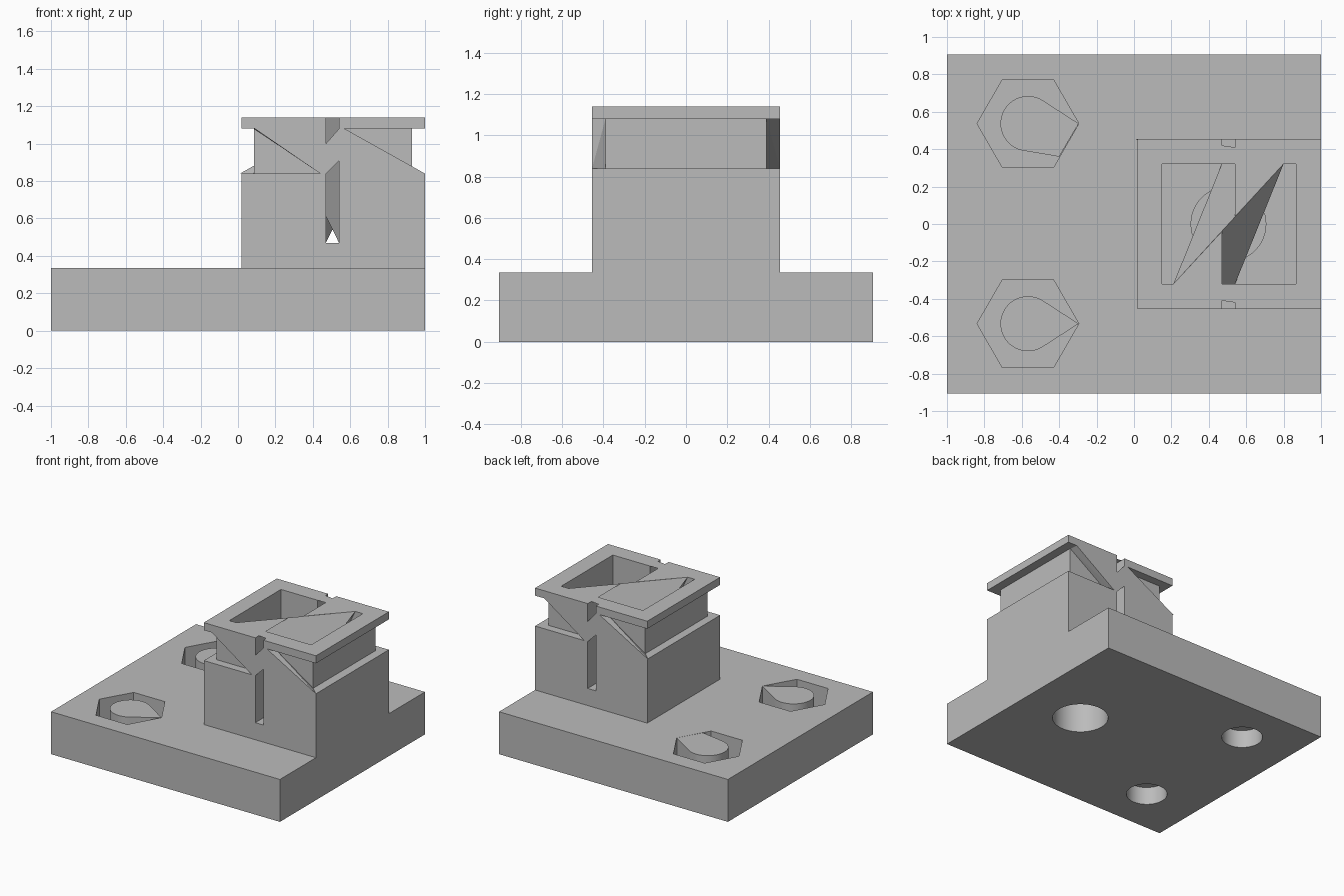
import bpy, bmesh, math
from mathutils import Vector

old = bpy.data.objects.get("Cube")
if old:
    bpy.data.objects.remove(old, do_unlink=True)

grey = bpy.data.materials.new("plain grey")
grey.use_nodes = True
colour = (0.5, 0.5, 0.5, 1)
grey.diffuse_color = colour
grey.node_tree.nodes["Principled BSDF"].inputs["Base Color"].default_value = colour


def add_object(name, bm):
    mesh = bpy.data.meshes.new(name)
    bm.to_mesh(mesh)
    bm.free()
    mesh.materials.append(grey)
    obj = bpy.data.objects.new(name, mesh)
    bpy.context.collection.objects.link(obj)
    return obj


def prism(name, outline, z0, z1):
    bm = bmesh.new()
    base = bm.faces.new([bm.verts.new((x, y, z0)) for x, y in outline])
    top = bmesh.ops.extrude_face_region(bm, geom=[base])["geom"]
    verts = [v for v in top if isinstance(v, bmesh.types.BMVert)]
    bmesh.ops.translate(bm, verts=verts, vec=(0, 0, z1 - z0))
    bmesh.ops.recalc_face_normals(bm, faces=bm.faces)
    return add_object(name, bm)


def box(name, x0, x1, y, z0, z1):
    return prism(name, [(x0, -y), (x1, -y), (x1, y), (x0, y)], z0, z1)


def arc(cx, cy, r, start, end, steps):
    angles = [math.radians(start + (end - start) * i / steps) for i in range(steps + 1)]
    return [(cx + r * math.cos(a), cy + r * math.sin(a)) for a in angles]


def circle(cx, cy, r, sides):
    return arc(cx, cy, r, 0, 360, sides)[:-1]


def hull(name, points):
    bm = bmesh.new()
    for p in points:
        bm.verts.new(p)
    bmesh.ops.convex_hull(bm, input=bm.verts)
    bmesh.ops.recalc_face_normals(bm, faces=bm.faces)
    return add_object(name, bm)


def sheet(name, polygons):
    bm = bmesh.new()
    for points in polygons:
        bm.faces.new([bm.verts.new(p) for p in points])
    return add_object(name, bm)


def cut(obj, cutters):
    for cutter in cutters:
        mod = obj.modifiers.new("cut", "BOOLEAN")
        mod.operation = "DIFFERENCE"
        mod.solver = "EXACT"
        mod.object = cutter
    bpy.context.view_layer.update()
    graph = bpy.context.evaluated_depsgraph_get()
    mesh = bpy.data.meshes.new_from_object(obj.evaluated_get(graph))
    obj.modifiers.clear()
    obj.data = mesh


CX = 0.505                 # tower centre
S0, S1 = 0.47, 0.54        # slot sides
P0, P1, PY = 0.15, 0.865, 0.322   # pocket
FLOOR, LEDGE, LIP, TOP = 0.47, 0.84, 1.08, 1.14
PLATE, NUT = 0.335, 0.15

# Base plate with two hexagonal recesses and three round holes underneath
plate = box("base_plate", -1, 1, 0.905, 0, PLATE)
cutters = [prism("centre_hole", circle(CX, 0, 0.2, 48), -0.1, 0.24)]
for cy in (-0.533, 0.537):
    cutters.append(prism("nut_recess", circle(-0.567, cy, 0.272, 6), NUT, 0.5))
    cutters.append(prism("bolt_hole", circle(-0.567, cy, 0.147, 40), -0.1, NUT - 0.01))
cut(plate, cutters)

# Teardrop bosses standing in the recesses, level with the plate
prism("front_boss", arc(-0.567, -0.533, 0.147, 57, 303, 30) + [(-0.296, -0.533)], NUT, PLATE)
prism("back_boss", arc(-0.567, 0.537, 0.147, 57, 263, 30)
      + [(-0.40, 0.36), (-0.296, 0.537)], NUT, PLATE)

# Tower: block, recessed neck and overhanging cap
tower = [box("tower_block", 0.02, 1, 0.455, PLATE, LEDGE),
         box("tower_neck", 0.085, 0.93, 0.39, LEDGE, LIP),
         box("tower_cap", 0.02, 1, 0.455, LIP, TOP)]

# Sloping webs under the cap, front and back, by half a turn
for name, turn in (("front_web", 1), ("back_web", -1)):
    outer = [(0.09, LIP), (0.44, LEDGE), (1.0, LEDGE), (0.57, LIP)]
    inner = [(0.085, LIP), (0.44, LEDGE), (0.93, LEDGE), (0.57, LIP)]
    pts = [(x, -0.455, z) for x, z in outer] + [(x, -0.39, z) for x, z in inner]
    tower.append(hull(name, [(CX + turn * (x - CX), turn * y, z) for x, y, z in pts]))

# Square pocket, round sink and narrow slot through the tower
tower_cutters = [box("pocket", P0, P1, PY, FLOOR, 1.5),
                 box("slot", S0, S1, 0.6, FLOOR, 1.5),
                 prism("sink", circle(CX, 0, 0.2, 48), 0.41, 0.6)]
for part in tower:
    cut(part, tower_cutters)

# Thin sheets closing parts of the slot and pocket, by half a turn
for side, turn in (("front", 1), ("back", -1)):
    def place(points):
        return [Vector((CX + turn * (x - CX), turn * y, z)) for x, y, z in points]
    sheet(side + "_slot_cover", [
        place([(S0, -0.455, LEDGE), (S1, -0.455, 0.91), (S1, -0.455, LIP), (S0, -0.455, 1.0)]),
        place([(S0, -0.41, TOP), (S1, -0.42, TOP), (S1, -PY, TOP), (S0, -PY, TOP)])])
    sheet(side + "_pocket_divider", [
        place([(0.21, -PY, TOP), (S0, -PY, TOP), (S0, -0.04, TOP)]),
        place([(0.21, -PY, TOP), (S1, -PY, FLOOR), (0.80, PY, TOP)])])

for cutter in cutters + tower_cutters:
    bpy.data.objects.remove(cutter, do_unlink=True)

# Round the hole walls while keeping edges crisp
bpy.ops.object.select_all(action="DESELECT")
for obj in bpy.context.collection.objects:
    if obj.type == "MESH" and ("plate" in obj.name or "boss" in obj.name or "block" in obj.name):
        obj.select_set(True)
        bpy.context.view_layer.objects.active = obj
bpy.ops.object.shade_smooth_by_angle(angle=math.radians(25))
